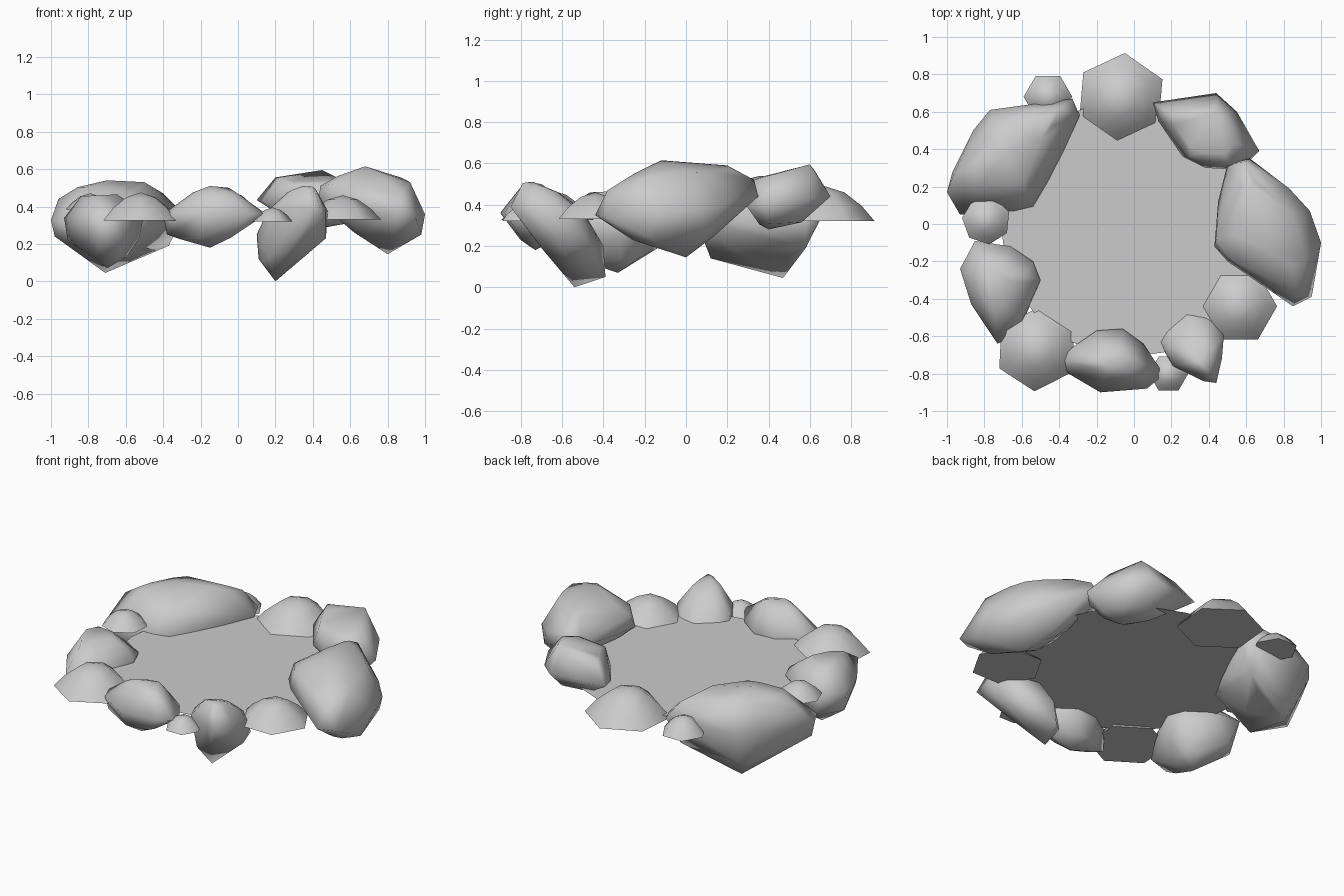
import bpy, bmesh, math


def finish(name, bm, smooth=True):
    bmesh.ops.recalc_face_normals(bm, faces=bm.faces[:])
    me = bpy.data.meshes.new(name)
    bm.to_mesh(me)
    bm.free()
    for p in me.polygons:
        p.use_smooth = smooth
    ob = bpy.data.objects.new(name, me)
    bpy.context.collection.objects.link(ob)
    return ob


def rock(name, outline, z, slope, top, bottom, tips=()):
    """Convex stone: widest loop on a tilted plane, shrunken loops above and below, extra tips.
    top / bottom = (x, y, z, scale, tilt_x, tilt_y)"""
    cx = sum(p[0] for p in outline) / len(outline)
    cy = sum(p[1] for p in outline) / len(outline)
    bm = bmesh.new()
    for x, y in outline:
        dx, dy = x - cx, y - cy
        bm.verts.new((x, y, z + slope[0] * dx + slope[1] * dy))
        for px, py, pz, s, tx, ty in (top, bottom):
            bm.verts.new((px + s * dx, py + s * dy, pz + s * (tx * dx + ty * dy)))
    for t in tips:
        bm.verts.new(t)
    hull = bmesh.ops.convex_hull(bm, input=bm.verts[:])
    junk = {g for g in hull["geom_interior"] + hull["geom_unused"]
            if isinstance(g, bmesh.types.BMVert)}
    bmesh.ops.delete(bm, geom=list(junk), context="VERTS")
    return finish(name, bm)


def mound(name, x, y, z, r, h, sides, turn):
    """Faceted dome with a flat base."""
    bm = bmesh.new()
    rings = []
    for s, k in ((1, 0), (0.74, 0.44), (0.4, 0.82)):
        rings.append([bm.verts.new((x + r * s * math.cos(a), y + r * s * math.sin(a), z + h * k))
                      for a in (math.radians(turn) + math.tau * i / sides for i in range(sides))])
    tip = bm.verts.new((x, y, z + h))
    for i in range(sides):
        j = (i + 1) % sides
        for lo, hi in zip(rings, rings[1:]):
            bm.faces.new((lo[i], lo[j], hi[j], hi[i]))
        bm.faces.new((rings[-1][i], rings[-1][j], tip))
    base = bm.faces.new(rings[0][::-1])
    bmesh.ops.split_edges(bm, edges=base.edges[:])
    return finish(name, bm)


# Water surface
bm = bmesh.new()
bmesh.ops.create_circle(bm, cap_ends=True, segments=24, radius=0.69)
water = finish("water", bm, False)
water.location = (-0.02, -0.02, 0.345)

# Large stones around the rim
rock("right_stone",
     [(0.43, -0.12), (0.45, 0.12), (0.5, 0.32), (0.62, 0.35), (0.83, 0.19), (0.94, 0.07),
      (1.0, -0.1), (0.95, -0.39), (0.85, -0.44), (0.5, -0.2)],
     0.4, (-0.12, 0.08), (0.7, 0.0, 0.56, 0.6, -0.03, 0.03), (0.76, -0.05, 0.24, 0.5, -0.15, 0),
     [(0.68, -0.12, 0.615), (0.62, 0.2, 0.59), (0.44, -0.08, 0.51), (0.92, -0.2, 0.53),
      (0.8, 0.0, 0.145), (0.98, -0.2, 0.25), (0.59, 0.33, 0.52), (0.51, -0.18, 0.52),
      (0.88, -0.38, 0.47), (0.9, 0.1, 0.28)])
rock("back_right_stone",
     [(0.1, 0.65), (0.13, 0.55), (0.26, 0.36), (0.38, 0.3), (0.57, 0.29),
      (0.67, 0.39), (0.55, 0.6), (0.44, 0.7), (0.2, 0.66)],
     0.42, (0, 0.1), (0.36, 0.5, 0.55, 0.6, 0.05, 0.15), (0.42, 0.46, 0.31, 0.5, 0, 0.05),
     [(0.45, 0.6, 0.595), (0.42, 0.4, 0.28), (0.3, 0.36, 0.52), (0.5, 0.33, 0.52)])
rock("back_left_stone",
     [(-1.0, 0.17), (-0.97, 0.28), (-0.86, 0.5), (-0.77, 0.61), (-0.33, 0.67),
      (-0.29, 0.58), (-0.45, 0.23), (-0.53, 0.08), (-0.65, 0.05), (-0.93, 0.05)],
     0.34, (0, 0.08), (-0.67, 0.37, 0.5, 0.58, -0.02, 0), (-0.68, 0.37, 0.15, 0.5, 0.08, -0.1),
     [(-0.7, 0.36, 0.54), (-0.5, 0.45, 0.53), (-0.71, 0.47, 0.045),
      (-0.37, 0.58, 0.19), (-0.98, 0.17, 0.24), (-0.75, 0.12, 0.14),
      (-0.4, 0.62, 0.47), (-0.58, 0.16, 0.46), (-0.96, 0.27, 0.44)])
rock("left_stone",
     [(-0.93, -0.24), (-0.85, -0.09), (-0.66, -0.12), (-0.54, -0.2), (-0.5, -0.3),
      (-0.6, -0.52), (-0.73, -0.64), (-0.87, -0.43)],
     0.35, (0.05, 0), (-0.74, -0.32, 0.46, 0.45, 0.05, 0), (-0.69, -0.32, 0.13, 0.45, 0, 0.1),
     [(-0.7, -0.33, 0.07), (-0.58, -0.28, 0.42), (-0.62, -0.59, 0.23),
      (-0.74, -0.6, 0.2), (-0.8, -0.12, 0.2), (-0.91, -0.25, 0.22), (-0.53, -0.32, 0.23)])
rock("front_stone",
     [(-0.4, -0.73), (-0.33, -0.66), (-0.2, -0.57), (-0.06, -0.56), (0.05, -0.64),
      (0.15, -0.79), (0.13, -0.83), (0.07, -0.88), (-0.18, -0.9), (-0.35, -0.8)],
     0.36, (0, 0), (-0.12, -0.74, 0.475, 0.42, 0, 0), (-0.17, -0.72, 0.23, 0.5, 0.02, 0),
     [(-0.15, -0.76, 0.51), (-0.05, -0.7, 0.5), (-0.15, -0.73, 0.18), (-0.38, -0.72, 0.25)])
rock("front_right_stone",
     [(0.29, -0.5), (0.4, -0.52), (0.48, -0.6), (0.47, -0.72), (0.44, -0.85),
      (0.37, -0.84), (0.21, -0.76), (0.16, -0.65), (0.2, -0.58)],
     0.38, (0, -0.05), (0.35, -0.7, 0.48, 0.5, 0.05, -0.25), (0.25, -0.57, 0.14, 0.7, 0.3, -0.25),
     [(0.2, -0.54, 0.0), (0.1, -0.58, 0.25), (0.11, -0.52, 0.12), (0.24, -0.39, 0.05),
      (0.25, -0.4, 0.2), (0.47, -0.62, 0.23), (0.35, -0.74, 0.51), (0.43, -0.49, 0.24)])

# Low domed mounds filling the gaps
mound("back_mound", -0.07, 0.67, 0.32, 0.245, 0.17, 6, 85)
mound("back_left_mound", -0.46, 0.68, 0.32, 0.13, 0.1, 6, 0)
mound("left_mound", -0.79, 0.02, 0.385, 0.13, 0.085, 7, 20)
mound("front_left_mound", -0.52, -0.67, 0.325, 0.225, 0.15, 6, -93)
mound("front_mound", 0.185, -0.8, 0.32, 0.105, 0.075, 6, 0)
mound("right_mound", 0.56, -0.44, 0.33, 0.205, 0.13, 6, 0)
